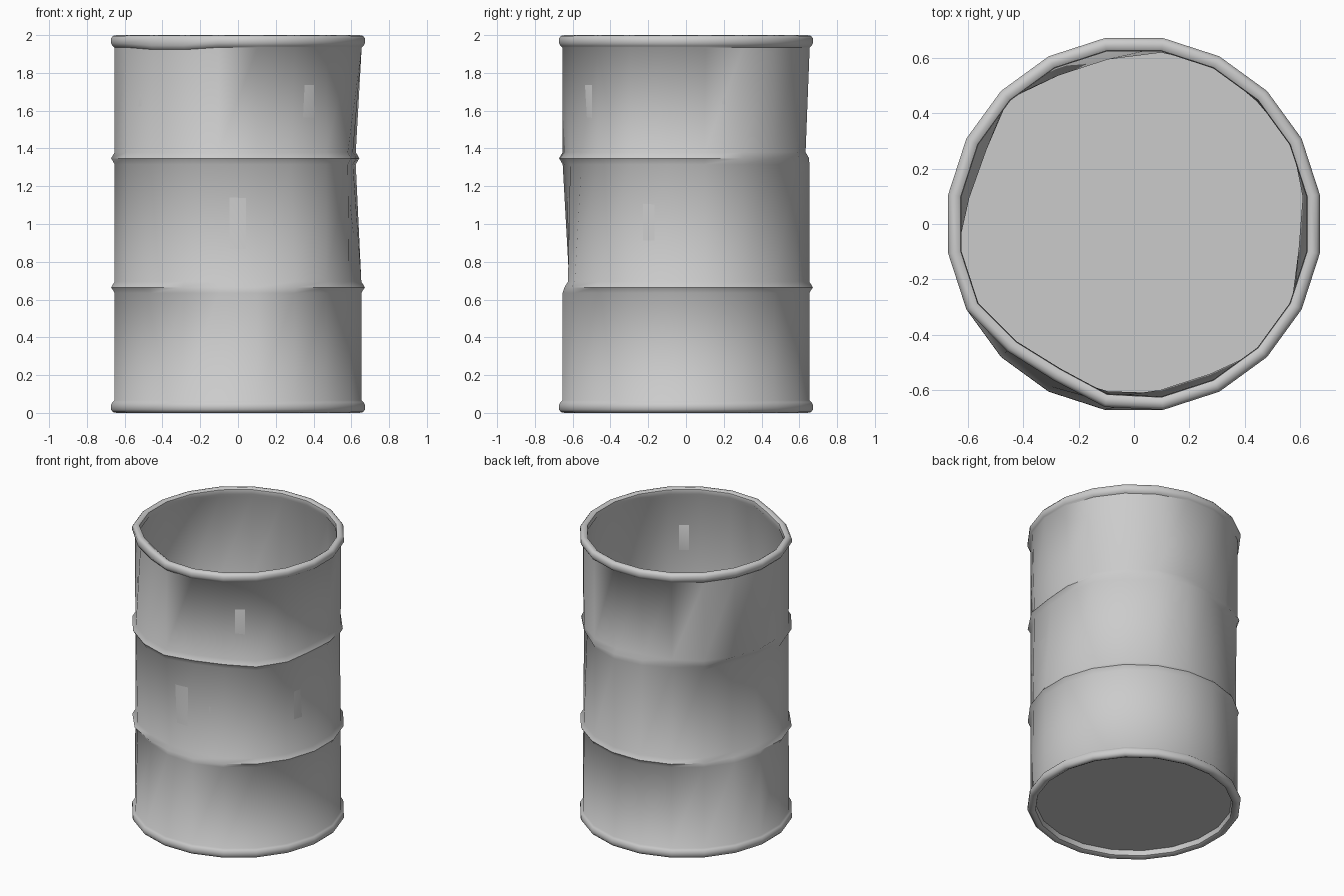
import bpy, bmesh, math

SIDES = 20

# Dents: angle, half width (degrees), height, half height, depth
DENTS = [
    (-121, 26, 1.97, 0.12, 0.045),   # bent rim, front left
    (-116, 24, 0.60, 0.10, 0.035),   # lower front
    (-72, 27, 1.29, 0.10, 0.040),    # middle front
    (-92, 24, 0.74, 0.09, 0.035),
    (-5, 25, 1.41, 0.09, 0.045),     # right side
    (-5, 25, 1.28, 0.09, 0.045),
    (100, 27, 1.41, 0.07, 0.045),    # back, upper
    (112, 20, 1.29, 0.07, 0.045),    # back, middle
    (160, 27, 1.29, 0.07, 0.050),
    (155, 24, 0.73, 0.07, 0.035),
    (45, 22, 1.29, 0.07, 0.020),
]

# Profile from the recessed floor underside, up the outside, over the rim, down the inside
PROFILE = [
    (0.625, 0.045), (0.63, 0.01), (0.65, 0.0), (0.67, 0.004), (0.681, 0.018),
    (0.681, 0.043), (0.672, 0.058), (0.663, 0.066),
    (0.661, 0.635), (0.680, 0.665), (0.661, 0.695),
    (0.661, 1.315), (0.680, 1.348), (0.661, 1.38),
    (0.663, 1.935), (0.672, 1.942), (0.681, 1.957), (0.681, 1.982),
    (0.67, 1.996), (0.65, 2.0), (0.635, 1.99), (0.632, 1.96), (0.648, 1.935),
    (0.648, 1.38), (0.648, 1.315), (0.648, 0.695), (0.648, 0.635), (0.645, 0.06),
]


def dent(angle, z):
    total = 0.0
    for a, w, h, hh, depth in DENTS:
        d = abs((angle - a + 180) % 360 - 180)
        if d < w and abs(z - h) < hh:
            total = max(total, depth * min(1, 1.5 * (1 - d / w)))
    return total


def ring(bm, r, z):
    verts = []
    for i in range(SIDES):
        deg = 360 * (i + 0.5) / SIDES
        t = math.radians(deg)
        k = r - dent(deg, z)
        # the bent rim also sags slightly
        sag = 0.012 if z > 1.93 and z < 1.96 and dent(deg, z) > 0.03 else 0
        verts.append(bm.verts.new((k * math.cos(t), k * math.sin(t), z - sag)))
    return verts


def finish(bm, name):
    bmesh.ops.recalc_face_normals(bm, faces=bm.faces)
    me = bpy.data.meshes.new(name)
    bm.to_mesh(me)
    bm.free()
    ob = bpy.data.objects.new(name, me)
    bpy.context.collection.objects.link(ob)
    bpy.ops.object.select_all(action='DESELECT')
    ob.select_set(True)
    bpy.context.view_layer.objects.active = ob
    bpy.ops.object.shade_smooth_by_angle(angle=math.radians(50))


# Barrel: dented wall with rolled rims, two ribs and a closed floor
bm = bmesh.new()
rings = [ring(bm, r, z) for r, z in PROFILE]
for a, b in zip(rings, rings[1:]):
    for i in range(SIDES):
        j = (i + 1) % SIDES
        bm.faces.new((a[i], a[j], b[j], b[i]))
bm.faces.new(rings[0])
bm.faces.new(rings[-1])
finish(bm, "barrel")
